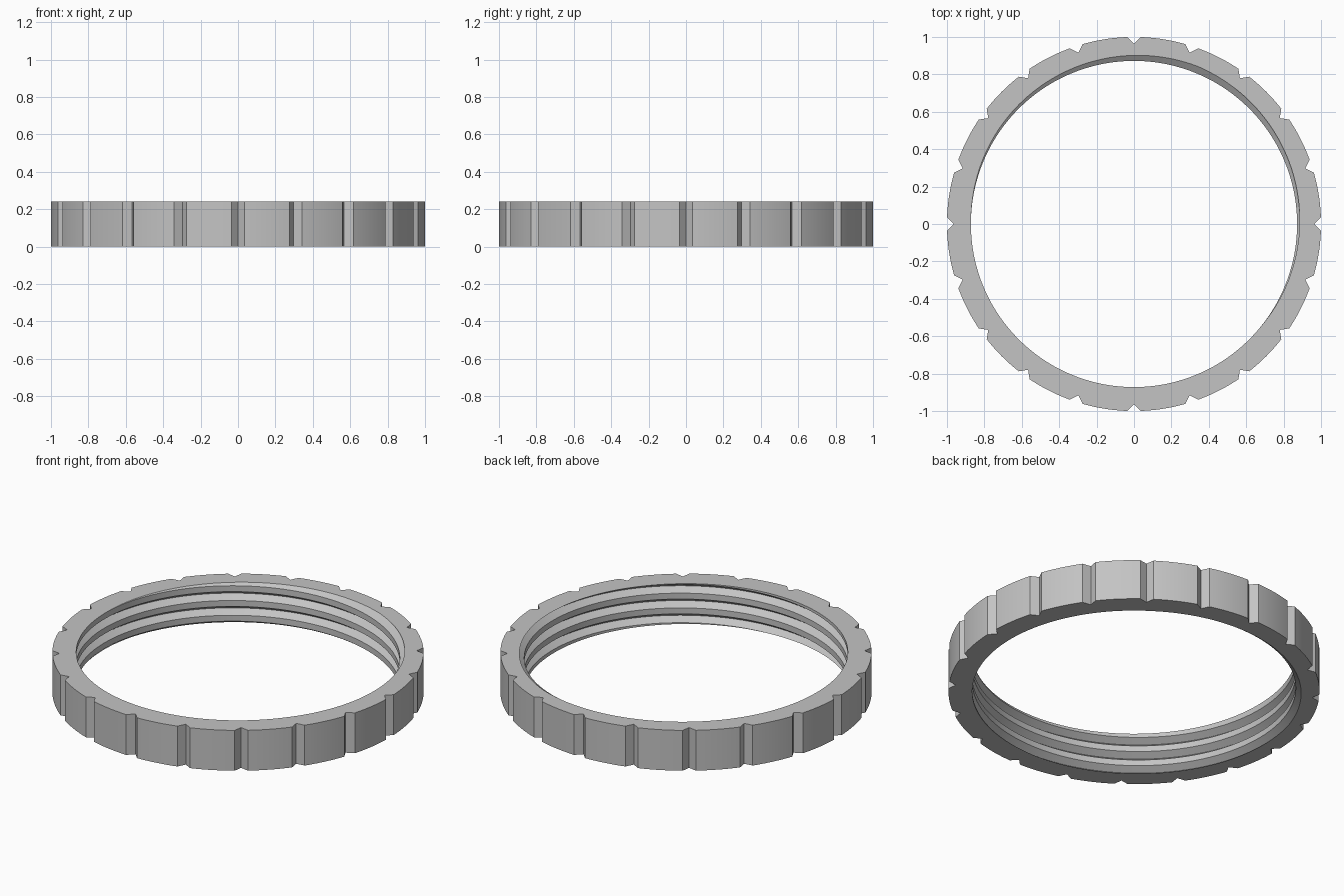
import bpy
import bmesh
from math import cos, sin, radians, pi
from mathutils import Vector

if "Cube" in bpy.data.objects:
    bpy.data.objects.remove(bpy.data.objects["Cube"], do_unlink=True)

HEIGHT = 0.24
OUTER, NOTCH_FLOOR = 1.0, 0.963
NOTCHES, NOTCH_HALF = 20, radians(2.05)
PITCH = 0.0878
ROOT_ANGLE = radians(68)      # where the thread groove meets the top face
STEPS = 240                   # thread segments per turn
# thread tooth: (rise above the groove, radius)
TOOTH = [(0, 0.909), (0.026, 0.872), (0.061, 0.872), (PITCH, 0.909)]


def polar(radius, angle, z):
    return Vector((radius * cos(angle), radius * sin(angle), z))


def add_strip(bm, low, high):
    for a, b, c, d in zip(low, low[1:], high[1:], high):
        bm.faces.new((a, b, c, d))


bm = bmesh.new()

# Outer grip wall with V notches, overlong for trimming
rim = []
pitch_angle = 2 * pi / NOTCHES
for n in range(NOTCHES):
    centre = n * pitch_angle
    rim.append((NOTCH_FLOOR, centre))
    span = pitch_angle - 2 * NOTCH_HALF
    rim += [(OUTER, centre + NOTCH_HALF + span * k / 12) for k in range(13)]
rim.append(rim[0])
walls = [[bm.verts.new(polar(r, a, z)) for r, a in rim]
         for z in (-HEIGHT, 2 * HEIGHT)]
add_strip(bm, *walls)

# Right-handed internal thread, swept past both ends
turns = int(HEIGHT / PITCH) + 5
rows = []
for rise, radius in TOOTH:
    row = []
    for i in range(turns * STEPS + 1):
        angle = 2 * pi * i / STEPS
        z = HEIGHT + PITCH * ((angle - ROOT_ANGLE) / (2 * pi) - turns + 2) + rise
        row.append(bm.verts.new(polar(radius, angle, z)))
    rows.append(row)
for low, high in zip(rows, rows[1:]):
    add_strip(bm, low, high)
bmesh.ops.remove_doubles(bm, verts=bm.verts[:], dist=0.0001)

# Trim flat and close the two end faces
for z, up in ((0, -1), (HEIGHT, 1)):
    bmesh.ops.bisect_plane(
        bm, geom=bm.verts[:] + bm.edges[:] + bm.faces[:], dist=0.00001,
        plane_co=(0, 0, z), plane_no=(0, 0, up), clear_outer=True)
    border = [e for e in bm.edges if e.is_boundary
              and all(abs(v.co.z - z) < 0.0001 for v in e.verts)]
    bmesh.ops.triangle_fill(bm, edges=border, use_beauty=True, normal=(0, 0, up))
bmesh.ops.recalc_face_normals(bm, faces=bm.faces[:])

mesh = bpy.data.meshes.new("threaded_ring")
bm.to_mesh(mesh)
bm.free()
ring = bpy.data.objects.new("threaded_ring", mesh)
bpy.context.collection.objects.link(ring)

# Plain grey material
grey = bpy.data.materials.new("plain_grey")
grey.use_nodes = True
colour = (0.55, 0.55, 0.55, 1)
grey.diffuse_color = colour
grey.node_tree.nodes["Principled BSDF"].inputs["Base Color"].default_value = colour
mesh.materials.append(grey)

bpy.ops.object.select_all(action="DESELECT")
ring.select_set(True)
bpy.context.view_layer.objects.active = ring
bpy.ops.object.shade_smooth_by_angle(angle=radians(25))
